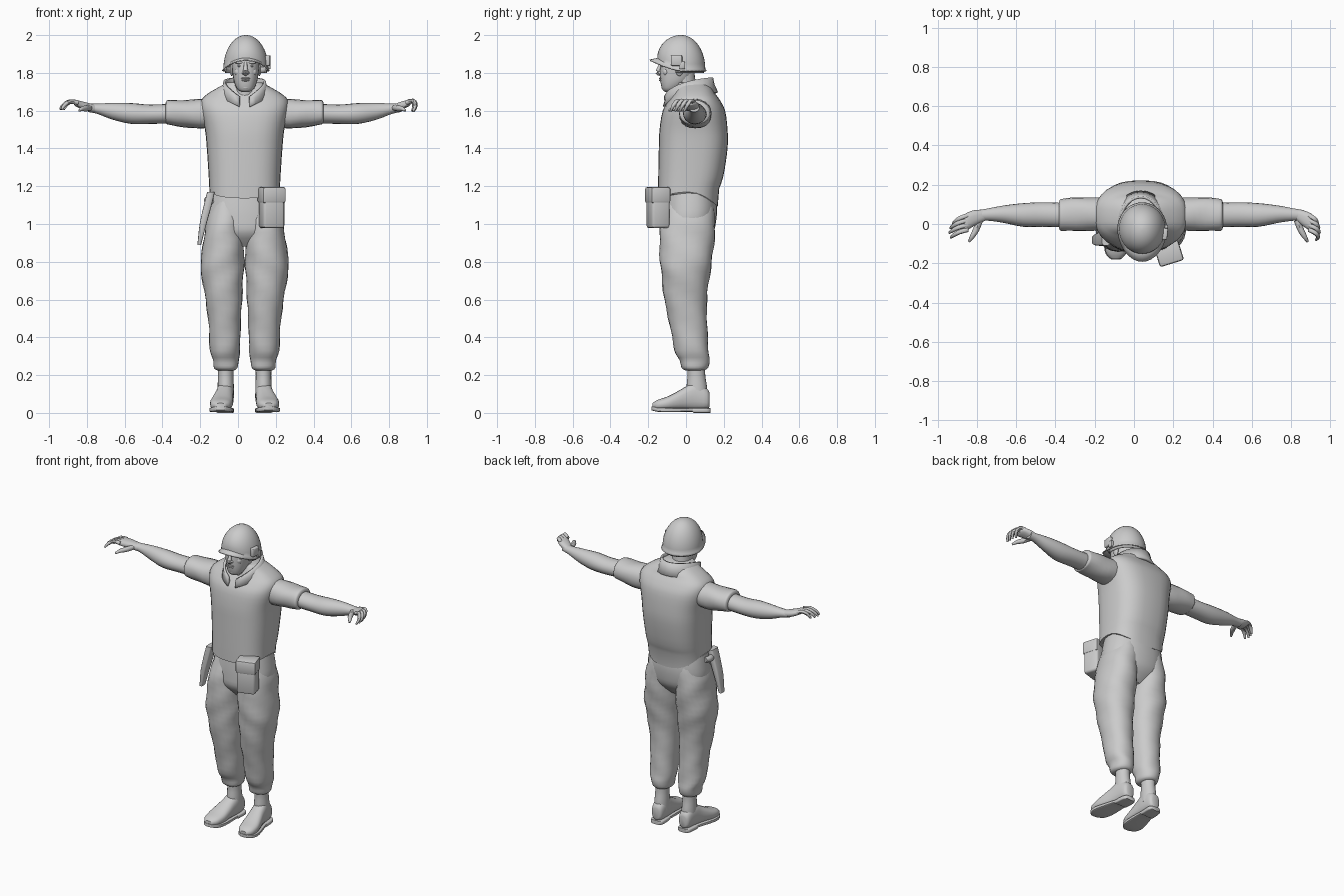
import bpy, bmesh, math
from mathutils import Vector, Matrix

if "Cube" in bpy.data.objects:
    bpy.data.objects.remove(bpy.data.objects["Cube"])

C = 0.035  # body centre line in x


def skin(name, rows, closed=True, caps=True, solid=0):
    """Bridge rows of points into a surface."""
    bm = bmesh.new()
    vr = [[bm.verts.new(p) for p in r] for r in rows]
    n = len(rows[0])
    for a, b in zip(vr, vr[1:]):
        for i in range(n if closed else n - 1):
            j = (i + 1) % n
            bm.faces.new((a[i], a[j], b[j], b[i]))
    if caps:
        bm.faces.new(vr[0])
        bm.faces.new(vr[-1])
    bmesh.ops.recalc_face_normals(bm, faces=bm.faces)
    me = bpy.data.meshes.new(name)
    bm.to_mesh(me)
    bm.free()
    ob = bpy.data.objects.new(name, me)
    bpy.context.collection.objects.link(ob)
    if solid:
        m = ob.modifiers.new("thickness", 'SOLIDIFY')
        m.thickness, m.offset = solid, 0
    return ob


def spline(rings, steps):
    """Catmull-Rom interpolation between ring tuples."""
    out = []
    for i in range(len(rings) - 1):
        p0, p1 = rings[max(i - 1, 0)], rings[i]
        p2, p3 = rings[i + 1], rings[min(i + 2, len(rings) - 1)]
        for k in range(steps):
            t = k / steps
            out.append([0.5 * (2 * b + (c - a) * t + (2 * a - 5 * b + 4 * c - d) * t * t
                               + (3 * b - a - 3 * c + d) * t ** 3)
                        for a, b, c, d in zip(p0, p1, p2, p3)])
    return out + [list(rings[-1])]


def loft(name, rings, axis='z', side=1, power=2.0, n=20, steps=3, fold=0):
    """Rings are (position on axis, centre a, centre b, radius a, radius b)."""
    rows = []
    for t, ca, cb, ra, rb in spline(rings, steps):
        row = []
        for i in range(n):
            u = math.tau * i / n
            w = 1 + fold * math.sin(3 * u + 38 * t)
            c, s = math.cos(u), math.sin(u)
            a = ca + ra * w * math.copysign(abs(c) ** (2 / power), c)
            b = cb + rb * w * math.copysign(abs(s) ** (2 / power), s)
            x, y, z = {'z': (a, b, t), 'x': (t, a, b), 'y': (a, t, b)}[axis]
            row.append((C + side * x, y, z))
        rows.append(row)
    return skin(name, rows)


def tube(name, pts, radii, side=1, n=10, steps=3):
    path = spline([(*p, r) for p, r in zip(pts, radii)], steps)
    rows = []
    for i, p in enumerate(path):
        d = Vector(path[min(i + 1, len(path) - 1)][:3]) - Vector(path[max(i - 1, 0)][:3])
        q = d.to_track_quat('Z', 'Y')
        row = []
        for k in range(n):
            u = math.tau * k / n
            v = Vector(p[:3]) + q @ Vector((math.cos(u), math.sin(u), 0)) * p[3]
            row.append((C + side * v.x, v.y, v.z))
        rows.append(row)
    return skin(name, rows)


def box(name, loc, size, rot=0, bevel=0.01):
    bm = bmesh.new()
    bmesh.ops.create_cube(bm, size=1, matrix=Matrix.Diagonal((*size, 1)))
    bmesh.ops.bevel(bm, geom=bm.edges[:], offset=bevel, segments=2, profile=0.5, affect='EDGES')
    me = bpy.data.meshes.new(name)
    bm.to_mesh(me)
    bm.free()
    ob = bpy.data.objects.new(name, me)
    ob.location, ob.rotation_euler = loc, (0, 0, rot)
    bpy.context.collection.objects.link(ob)
    return ob


def ball(name, loc, size):
    bm = bmesh.new()
    bmesh.ops.create_uvsphere(bm, u_segments=12, v_segments=8, radius=1,
                              matrix=Matrix.Translation(loc) @ Matrix.Diagonal((*size, 1)))
    me = bpy.data.meshes.new(name)
    bm.to_mesh(me)
    bm.free()
    bpy.context.collection.objects.link(bpy.data.objects.new(name, me))


# Vest with a hem that dips at the front and back
vest = loft("vest", [(1.17, 0, .01, .186, .158), (1.25, 0, .025, .19, .172), (1.4, 0, .038, .2, .182),
                     (1.5, 0, .04, .21, .18), (1.6, 0, .042, .232, .165), (1.655, 0, .045, .23, .135),
                     (1.69, 0, .045, .195, .11), (1.72, 0, .042, .145, .095), (1.75, 0, .03, .09, .075)],
            power=2.7, n=32)
for v in vest.data.vertices[:32]:
    d = (v.co.y - .01) / .16
    v.co.z -= d * d * (.08 if d > 0 else .035)

# Open standing collar
bottom, middle, top = [], [], []
for i in range(25):
    t = i / 12 - 1
    a = t * math.radians(168)
    s, c, f = math.sin(a), math.cos(a), abs(t) ** 2.5
    b = Vector((C + .132 * s, .022 + .142 * c, 1.695 - .075 * f))
    e = Vector((C + .1 * s * (1 + .3 * f), .012 + .125 * c, 1.775 - .1 * f))
    bottom.append(b)
    top.append(e)
    middle.append(b.lerp(e, .5) - Vector((s, c, 0)) * .006)
skin("collar", [bottom, middle, top], closed=False, caps=False, solid=.014)

# Neck, head and face
loft("neck", [(1.6, 0, .0, .085, .085), (1.68, 0, -.005, .062, .066), (1.8, 0, -.02, .06, .065)])
loft("head", [(1.7, .005, -.09, .02, .022), (1.712, .005, -.083, .042, .042), (1.75, .005, -.062, .06, .073),
              (1.8, .005, -.05, .069, .088), (1.85, .005, -.045, .073, .09), (1.92, .005, -.04, .07, .085)],
     power=2.2, n=24)
tube("nose", [(.005, -.13, 1.855), (.005, -.142, 1.825), (.005, -.148, 1.803), (.005, -.134, 1.793)],
     [.008, .011, .015, .01])
for s in (-1, 1):
    x = C + .005
    ball("eye", (x + s * .03, -.122, 1.836), (.013, .01, .006))
    ball("brow", (x + s * .032, -.122, 1.855), (.024, .014, .008))
    ball("cheek", (x + s * .038, -.106, 1.805), (.022, .018, .022))
    ball("nostril", (x + s * .012, -.138, 1.8), (.008, .01, .008))
    ball("ear", (x + s * .073, -.035, 1.815), (.01, .02, .032))
ball("upper_lip", (C + .005, -.134, 1.771), (.025, .01, .005))
ball("lower_lip", (C + .005, -.132, 1.761), (.021, .011, .006))
ball("chin", (C + .005, -.113, 1.724), (.024, .017, .016))

# Helmet shell with a front visor and a flared rim
rows = []
for k in range(12):
    row = []
    for i in range(36):
        u = math.tau * i / 36
        s, c = math.sin(u), math.cos(u)
        f = max(0, -c) ** 1.6
        zb = 1.82 + .057 * f
        e = math.radians(88 - 8.8 * min(k, 10))
        r = math.cos(e) * (1.07 if k == 11 else 1)
        y = -.025 + c * r * .124 - (.034 * f if k == 11 else 0)
        row.append((C + .007 + s * r * .116, y, (zb + (1.997 - zb) * math.sin(e)) - (.01 if k == 11 else 0)))
    rows.append(row)
helmet = skin("helmet", rows, caps=False, solid=.007)
bm = bmesh.new()
bm.from_mesh(helmet.data)
bmesh.ops.holes_fill(bm, edges=[e for e in bm.edges if e.is_boundary and e.verts[0].co.z > 1.95])
bm.to_mesh(helmet.data)
bm.free()

# Helmet strap and side clip
strap = [[(C + .007 + math.sin(a) * r * .1, -.025 + math.cos(a) * r * .11, z) for a in
          [math.radians(x) for x in range(-105, 106, 15)]] for r, z in ((1.12, 1.83), (1.06, 1.8))]
skin("helmet_strap", strap, closed=False, caps=False, solid=.008)
box("helmet_clip", (.158, -.05, 1.865), (.026, .06, .055), -.1, .006)
box("clip_buckle", (.163, -.02, 1.84), (.02, .03, .04), 0, .005)

# Hips
loft("trouser_hips", [(.88, 0, .01, .09, .07), (.95, 0, .012, .172, .13), (1.02, 0, .018, .2, .142),
                      (1.1, 0, .022, .193, .142), (1.19, 0, .02, .176, .13)], power=2.3, n=28)

for s, label in ((-1, "right"), (1, "left")):
    # Bloused trouser leg
    loft(label + "_trouser_leg", [
        (.225, .1, .045, .045, .05), (.238, .1, .045, .062, .07), (.28, .1, .045, .068, .08),
        (.33, .104, .03, .08, .09), (.45, .105, .015, .084, .098), (.6, .11, -.002, .097, .113),
        (.72, .117, -.002, .11, .127), (.8, .118, 0, .116, .137), (.92, .11, .005, .106, .146),
        (1.02, .105, .012, .098, .142), (1.12, .09, .02, .07, .12)], side=s, power=2.2, n=24, fold=.025)
    # Boot
    loft(label + "_boot_shaft", [(.08, .1, .06, .044, .055), (.14, .1, .057, .043, .054),
                                 (.2, .1, .055, .041, .047), (.27, .1, .052, .044, .05)], side=s)
    loft(label + "_boot_foot", [
        (.125, .1, .07, .022, .035), (.11, .1, .075, .038, .055), (.05, .102, .09, .045, .075),
        (0, .108, .078, .049, .062), (-.05, .116, .063, .056, .048), (-.1, .123, .05, .06, .036),
        (-.15, .127, .042, .05, .027), (-.178, .128, .038, .024, .014)], 'y', s, 2.5)
    loft(label + "_boot_sole", [
        (.13, .1, .013, .028, .013), (.11, .1, .013, .044, .013), (.04, .104, .013, .046, .013),
        (.03, .105, .016, .046, .01), (-.09, .122, .016, .063, .012), (-.15, .127, .018, .053, .012),
        (-.182, .128, .024, .022, .01)], 'y', s, 6)
    # Short sleeve and cuff
    loft(label + "_sleeve", [(.14, .05, 1.59, .08, .075), (.24, .05, 1.583, .085, .078),
                             (.33, .05, 1.585, .085, .071), (.395, .046, 1.59, .082, .066),
                             (.412, .046, 1.59, .078, .062), (.418, .046, 1.59, .062, .05)],
         'x', s, 2.2, fold=.02)
    # Bare arm
    loft(label + "_arm", [(.38, .045, 1.585, .062, .052), (.5, .048, 1.581, .062, .051),
                          (.6, .046, 1.585, .06, .055), (.7, .05, 1.597, .044, .044),
                          (.78, .048, 1.61, .031, .027), (.83, .043, 1.615, .028, .022)], 'x', s)
    # Hand: the figure's left hand is curled more
    k = .89 if s < 0 else .865
    loft(label + "_palm", [(.79, .046, 1.61, .028, .022), (k - .04, .03, 1.625, .04, .022),
                           (k, .01, 1.638, .045, .018), (k + .012, .006, 1.639, .036, .01)], 'x', s, 2.4, 14)
    for i, reach in enumerate((.8, .95, 1, .92)):
        y = .043 - .024 * i
        if s < 0:
            pts = [(0, 0, 0), (.045 * reach, -.012, .006), (.077 * reach, -.028, -.012), (.094 * reach, -.04, -.035)]
        else:
            pts = [(0, 0, 0), (.036 * reach, -.018, .01), (.05 * reach, -.038, -.016), (.038 * reach, -.052, -.045)]
        tube(label + "_finger", [(k - .008 + a, y + b, 1.642 + c) for a, b, c in pts],
             [.0125, .0115, .01, .006], s, 8)
    tube(label + "_thumb", [(k - .07, .02, 1.615), (k - .05, -.03, 1.612), (k - .03, -.065, 1.61),
                            (k - .015, -.09, 1.6)], [.016, .016, .012, .006], s, 8)

# Belt pouch with flap
box("pouch", (.178, -.148, 1.075), (.118, .1, .195), .3, .014)
box("pouch_flap", (.178, -.15, 1.153), (.128, .108, .085), .3, .012)

# Sheath and grip on the right hip
loft("sheath", [(1.17, -.178, -.075, .02, .034), (1.1, -.195, -.077, .021, .034),
                (1.0, -.22, -.08, .018, .03), (.89, -.24, -.082, .01, .02)], power=5, n=16)
tube("sheath_grip", [(-.18, -.07, 1.12), (-.196, -.02, 1.125), (-.19, .02, 1.13)], [.018, .02, .016])

# Smooth shading
for ob in bpy.data.objects:
    ob.select_set(ob.type == 'MESH')
bpy.context.view_layer.objects.active = vest
bpy.ops.object.shade_smooth_by_angle(angle=math.radians(45))
